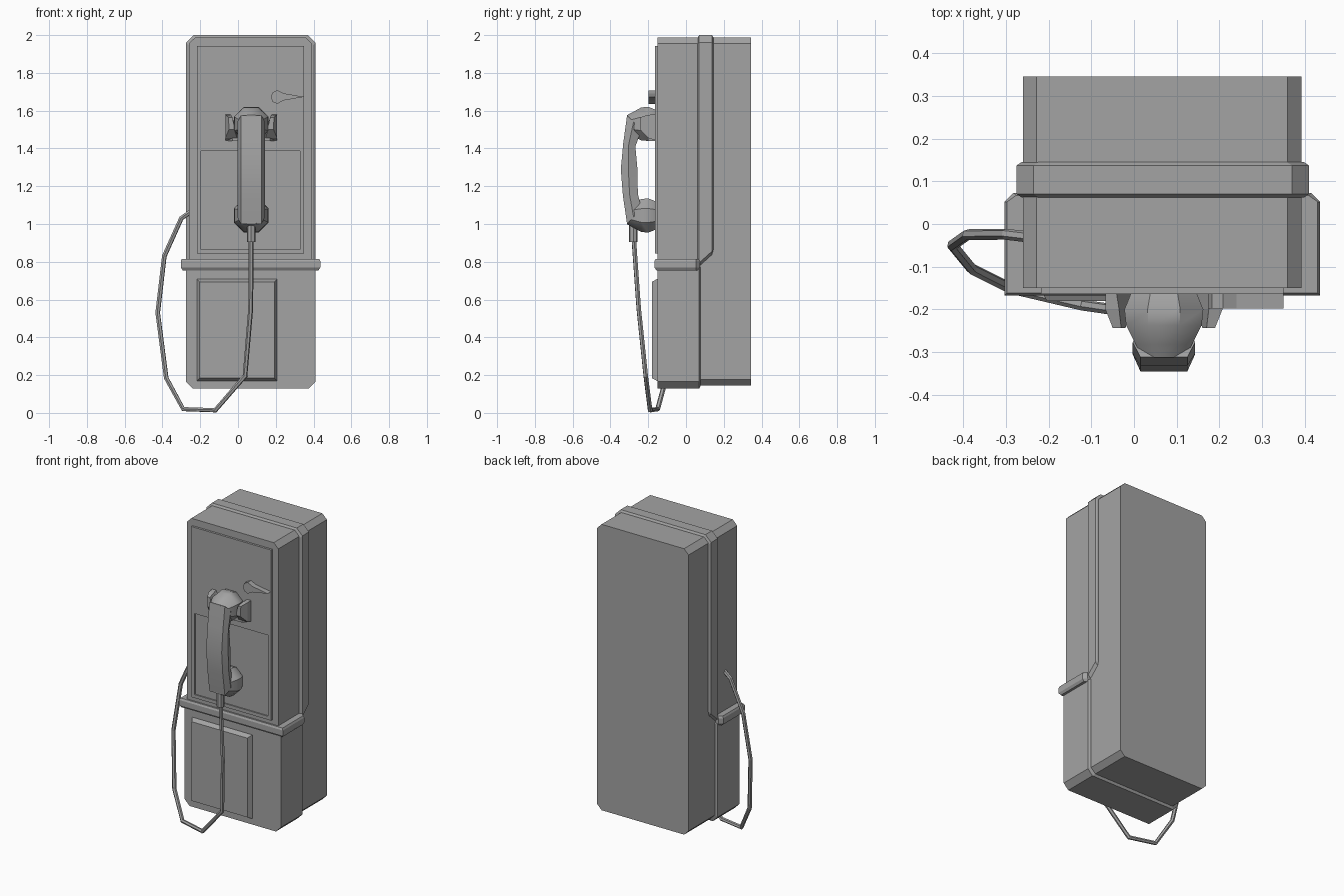
import bpy, bmesh, math

if "Cube" in bpy.data.objects:
    bpy.data.objects.remove(bpy.data.objects["Cube"])

CX = 0.07  # handset centre line

# Dark grey used for the whole phone
GREY = bpy.data.materials.new("dark_grey")
GREY.diffuse_color = (0.37, 0.37, 0.37, 1)
GREY.use_nodes = True
GREY.node_tree.nodes["Principled BSDF"].inputs["Base Color"].default_value = GREY.diffuse_color


def loft(name, rings, smooth=False):
    """Skin a list of equal-length closed rings and cap both ends."""
    bm = bmesh.new()
    vs = [[bm.verts.new(p) for p in r] for r in rings]
    n = len(vs[0])
    for a, b in zip(vs, vs[1:]):
        for i in range(n):
            j = (i + 1) % n
            bm.faces.new((a[i], a[j], b[j], b[i]))
    bm.faces.new(vs[0])
    bm.faces.new(vs[-1])
    bmesh.ops.recalc_face_normals(bm, faces=bm.faces)
    me = bpy.data.meshes.new(name)
    bm.to_mesh(me)
    bm.free()
    me.materials.append(GREY)
    ob = bpy.data.objects.new(name, me)
    bpy.context.collection.objects.link(ob)
    if smooth:
        bpy.ops.object.select_all(action='DESELECT')
        ob.select_set(True)
        bpy.context.view_layer.objects.active = ob
        bpy.ops.object.shade_smooth_by_angle(angle=math.radians(40))
    return ob


def cut_rect(x0, x1, z0, z1, c, y):
    """Rectangle with clipped corners, facing the front."""
    return [(x0 + c, y, z0), (x1 - c, y, z0), (x1, y, z0 + c), (x1, y, z1 - c),
            (x1 - c, y, z1), (x0 + c, y, z1), (x0, y, z1 - c), (x0, y, z0 + c)]


def rect(x0, x1, z0, z1, y):
    return [(x0, y, z0), (x1, y, z0), (x1, y, z1), (x0, y, z1)]


# Cabinet, lower housing and raised band
loft("cabinet", [cut_rect(-0.26, 0.392, 0.145, 1.987, 0.032, y) for y in (-0.15, 0.345)])
loft("lower_housing", [cut_rect(-0.275 + d, 0.41 - d, 0.13 + d, 0.8, 0.035, y)
                       for y, d in ((-0.15, 0), (0.07, 0), (0.078, 0.014))])
loft("band", [cut_rect(-0.275 + d, 0.41 - d, zb, 2.0 - d, 0.04, y)
              for y, d, zb in ((0.062, 0.012, 0.76), (0.07, 0, 0.755),
                               (0.137, 0, 0.815), (0.145, 0.012, 0.83))])

# Collar between the two halves
def collar_ring(z, d):
    return [(-0.303 + d, -0.167 + d, z), (0.436 - d, -0.167 + d, z),
            (0.436 - d, 0.052, z), (0.415 - d, 0.073 - d, z),
            (-0.282 + d, 0.073 - d, z), (-0.303 + d, 0.052, z)]

loft("collar", [collar_ring(z, d) for z, d in
                ((0.755, 0.01), (0.77, 0), (0.803, 0), (0.815, 0.006))])

# Face plate with a shallow recessed lower panel, and the coin door
loft("face_plate", [rect(-0.218, 0.35, 0.843, 1.942, -0.145),
                    rect(-0.218, 0.35, 0.843, 1.942, -0.164),
                    rect(-0.195, 0.328, 0.865, 1.387, -0.164),
                    rect(-0.195, 0.328, 0.865, 1.387, -0.156)])
loft("coin_door", [rect(-0.218 + d, 0.207 - d, 0.17 + d, 0.708 - d, y)
                   for y, d in ((-0.145, 0), (-0.155, 0), (-0.18, 0.014))])

# Coin release lever
lever = [(0.173, 1.672), (0.183, 1.647), (0.208, 1.636), (0.24, 1.654),
         (0.35, 1.673), (0.24, 1.692), (0.208, 1.708), (0.183, 1.697)]
loft("lever", [[(x, y, z) for x, z in lever] for y in (-0.155, -0.198)])

# Cradle: back block and two mirrored V-topped prongs
loft("cradle_base", [rect(CX - w, CX + w, 1.44, z1, y)
                     for y, w, z1 in ((-0.155, 0.13, 1.51), (-0.2, 0.1, 1.49))])
for side, tag in ((-1, "left"), (1, "right")):
    back = [(0.137, 1.44), (0.137, 1.58), (0.112, 1.58), (0.07, 1.5), (0.06, 1.44)]
    mid = [(0.137, 1.455), (0.137, 1.578), (0.105, 1.575), (0.075, 1.5), (0.075, 1.455)]
    tip = [(0.118, 1.5), (0.12, 1.565), (0.1, 1.565), (0.09, 1.52), (0.09, 1.5)]
    loft("cradle_prong_" + tag,
         [[(CX + side * x, y, z) for x, z in prof]
          for y, prof in ((-0.155, back), (-0.2, mid), (-0.243, tip))])

# Handset grip: hexagonal section swept along a bow
bow = [(-0.312, 1.575, -0.235, 1.50), (-0.332, 1.43, -0.268, 1.41), (-0.345, 1.29, -0.257, 1.29),
       (-0.334, 1.15, -0.255, 1.16), (-0.312, 1.0, -0.235, 1.08)]
rings = []
for yo, zo, yi, zi in bow:
    ym, zm = yo + (yi - yo) * 0.45, zo + (zi - zo) * 0.45
    rings.append([(CX - 0.055, yo, zo), (CX + 0.055, yo, zo), (CX + 0.073, ym, zm),
                  (CX + 0.055, yi, zi), (CX - 0.055, yi, zi), (CX - 0.073, ym, zm)])
loft("handset_grip", rings, smooth=True)

# Earpiece and mouthpiece cups
def cup(name, zc, lift):
    steps = ((-0.163, 0.082, 0), (-0.2, 0.098, 0), (-0.237, 0.094, 0),
             (-0.282, 0.07, 0.5), (-0.313, 0.055, 1))
    loft(name, [[(CX + r * 1.02 * math.cos(math.radians(22.5 + 45 * i)), y,
                  zc + lift * k + r * math.sin(math.radians(22.5 + 45 * i)))
                 for i in range(8)] for y, r, k in steps], smooth=True)

cup("earpiece", 1.53, -0.005)
cup("mouthpiece", 1.045, 0.005)

# Cord sleeve and hanging cord
bpy.ops.mesh.primitive_cylinder_add(vertices=8, radius=0.023, depth=0.09,
                                    location=(CX, -0.279, 0.95))
bpy.context.object.name = "cord_sleeve"
bpy.context.object.data.materials.append(GREY)

path = [(0.07, -0.277, 0.93), (0.067, -0.25, 0.55), (0.037, -0.213, 0.195),
        (-0.12, -0.19, 0.014), (-0.29, -0.15, 0.02), (-0.38, -0.105, 0.185),
        (-0.425, -0.05, 0.53), (-0.39, -0.025, 0.83), (-0.3, -0.024, 1.03), (-0.25, -0.03, 1.065)]
cu = bpy.data.curves.new("cord", 'CURVE')
cu.dimensions = '3D'
cu.bevel_depth = 0.013
cu.bevel_resolution = 1
cu.use_fill_caps = True
cu.materials.append(GREY)
sp = cu.splines.new('POLY')
sp.points.add(len(path) - 1)
for pt, co in zip(sp.points, path):
    pt.co = (*co, 1)
sp.use_smooth = False
bpy.context.collection.objects.link(bpy.data.objects.new("cord", cu))
